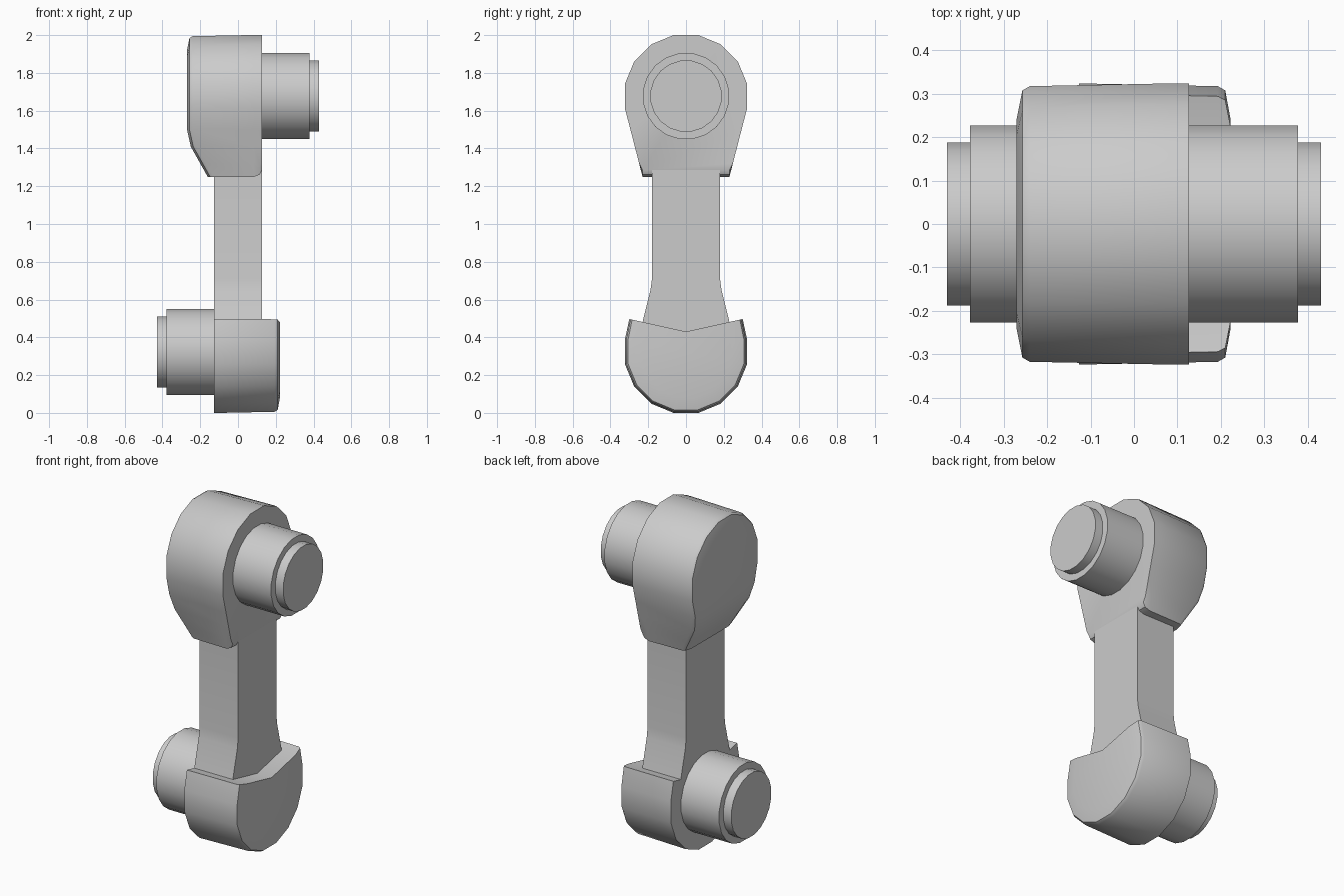
import bpy, bmesh
from math import sin, cos, radians, pi

cube = bpy.data.objects.get("Cube")
if cube:
    bpy.data.objects.remove(cube, do_unlink=True)

grey = bpy.data.materials.new("plain_grey")
grey.use_nodes = True
grey.diffuse_color = (0.6, 0.6, 0.6, 1)
grey.node_tree.nodes["Principled BSDF"].inputs["Base Color"].default_value = (0.6, 0.6, 0.6, 1)

HALF = 0.127              # half thickness of the arm
TOP, LOW = 1.677, 0.323   # heights of the two joint axes
R = 0.33


def mirrored(half):
    """Close a top-to-bottom half outline of (y, z) points."""
    return half + [(-y, z) for y, z in reversed(half)]


def loft(name, rings, strip_end=False):
    """Skin a row of rings; the last cap may be built as cross strips."""
    bm = bmesh.new()
    rows = [[bm.verts.new(p) for p in ring] for ring in rings]
    n = len(rows[0])
    for a, b in zip(rows, rows[1:]):
        for i in range(n):
            j = (i + 1) % n
            bm.faces.new((a[i], a[j], b[j], b[i]))
    bm.faces.new(rows[0])
    e = rows[-1]
    if strip_end:
        for i in range(n // 2 - 1):
            bm.faces.new((e[i], e[i + 1], e[n - 2 - i], e[n - 1 - i]))
    else:
        bm.faces.new(e)
    bmesh.ops.remove_doubles(bm, verts=bm.verts, dist=1e-5)
    bmesh.ops.recalc_face_normals(bm, faces=bm.faces)
    mesh = bpy.data.meshes.new(name)
    bm.to_mesh(mesh)
    bm.free()
    mesh.materials.append(grey)
    obj = bpy.data.objects.new(name, mesh)
    bpy.context.collection.objects.link(obj)
    bpy.ops.object.select_all(action="DESELECT")
    obj.select_set(True)
    bpy.context.view_layer.objects.active = obj
    bpy.ops.object.shade_smooth_by_angle(angle=radians(30))
    return obj


def arc(centre, start, stop):
    """Sixteen-sided arc points between two angles in degrees."""
    count = round((start - stop) / 22.5) + 1
    angles = [radians(start - 22.5 * i) for i in range(count)]
    return [(R * cos(a), centre + R * sin(a)) for a in angles]


# Upper head: teardrop with a soft outer cap that slopes in at the bottom
tear = arc(TOP, 78.75, -11.25) + [(0.23 + (z - 1.25) * 0.257, z) for z in (1.5, 1.41, 1.32, 1.25)]


def slope(z):
    if z > 1.5:
        return 0
    return (1.5 - z) * 0.22 if z > 1.41 else 0.02 + (1.41 - z) * 0.56


def upper_ring(x, scale=1, floor=1.25, sloped=False):
    ring = []
    for y, z in mirrored(tear):
        if z > TOP:
            z = TOP + (z - TOP) * scale
        z = max(z, floor)
        ring.append((x + (slope(z) if sloped else 0), y * scale, z))
    return ring


loft("upper_head", [
    upper_ring(HALF, floor=1.285), upper_ring(0.115, floor=1.262), upper_ring(0.085),
    upper_ring(-0.24, 0.98, sloped=True), upper_ring(-0.257, 0.95, sloped=True),
    upper_ring(-0.27, 0.75, sloped=True)], strip_end=True)

# Lower head: round cup with a shallow V-shaped top
DIP, LIP = 0.43, (0.3, 0.497)
cup = [LIP] + arc(LOW, 11.25, -78.75)


def lower_ring(x, scale=1):
    half = [(0, DIP), (LIP[0] * scale, DIP + (LIP[1] - DIP) * scale)]
    half += [(y * scale, LOW + (z - LOW) * scale) for y, z in cup[1:]]
    return [(x, y, z) for y, z in mirrored(half)[:-1]]


loft("lower_head", [lower_ring(-HALF), lower_ring(0.193, 0.98),
                    lower_ring(0.21, 0.95), lower_ring(0.222, 0.75)])

# Arm: straight bar flaring down into the cup
bar = mirrored([(0.18, 1.285), (0.18, 0.71), (0.188, 0.65), (0.23, 0.481), (0, DIP)])
loft("arm", [[(x, y, z) for y, z in bar] for x in (-HALF, HALF)])


# Stepped pins on opposite sides
def pin(name, side, height, sides=20):
    steps = [(0.1, 0.23), (0.378, 0.23), (0.378, 0.19), (0.43, 0.19)]
    angles = [(i + 0.5) * 2 * pi / sides for i in range(sides)]
    loft(name, [[(side * x, r * cos(a), height + r * sin(a)) for a in angles] for x, r in steps])


pin("upper_pin", 1, TOP)
pin("lower_pin", -1, LOW)
